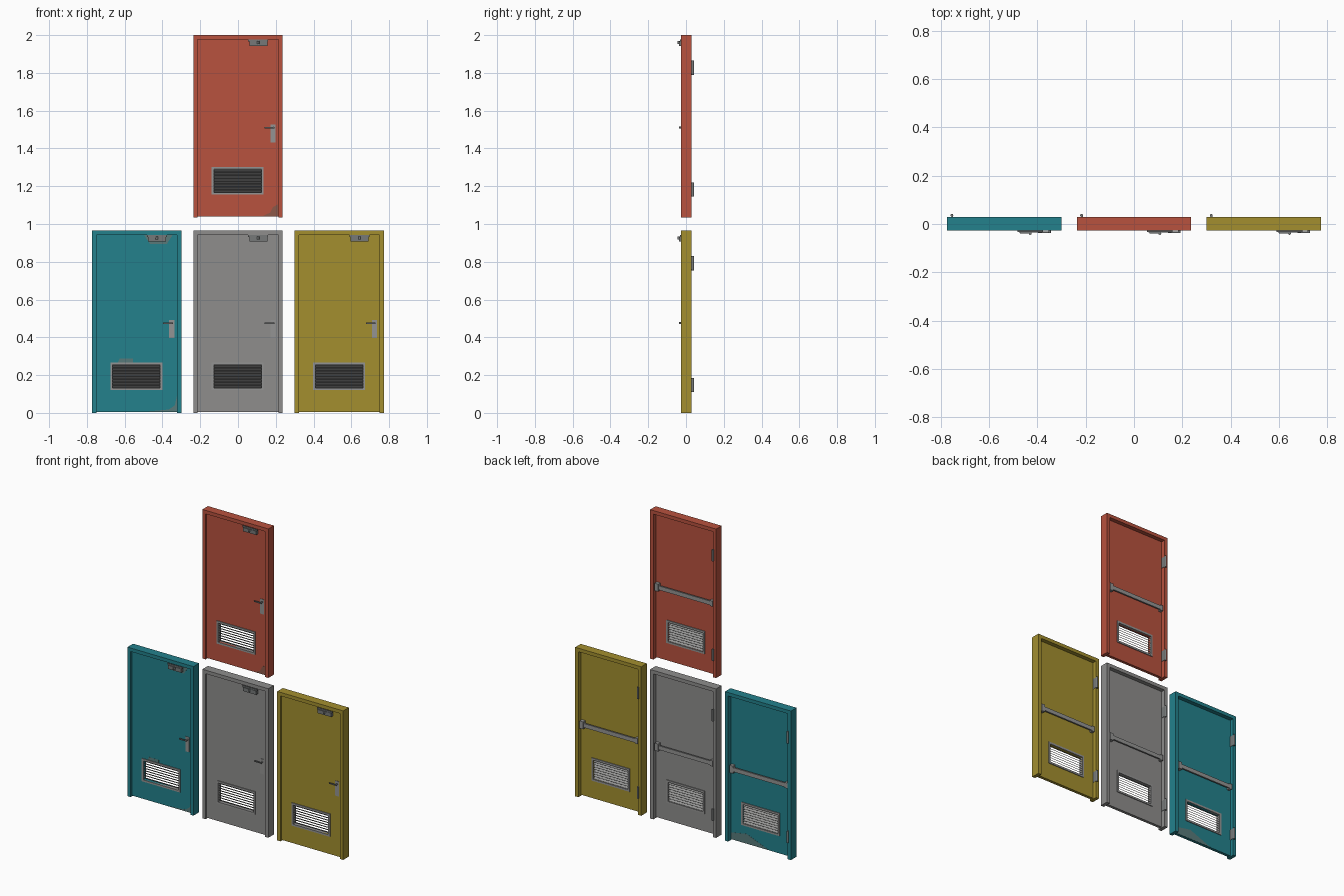
import bpy, bmesh, math
from mathutils import Matrix, Vector

if "Cube" in bpy.data.objects:
    bpy.data.objects.remove(bpy.data.objects["Cube"])


def lin(c):
    c /= 255
    return c / 12.92 if c <= 0.04045 else ((c + 0.055) / 1.055) ** 2.4


def mat(name, r, g, b):
    m = bpy.data.materials.new(name)
    m.diffuse_color = (lin(r), lin(g), lin(b), 1)
    m.use_nodes = True
    m.node_tree.nodes["Principled BSDF"].inputs["Base Color"].default_value = m.diffuse_color
    return m


RED = mat("red_paint", 184, 82, 62)
TEAL = mat("teal_paint", 35, 129, 140)
GREY = mat("grey_paint", 142, 141, 140)
YELLOW = mat("yellow_paint", 163, 143, 47)
METAL = mat("light_metal", 148, 148, 147)
DARK = mat("dark_metal", 118, 121, 121)
WORN_RED = mat("worn_red", 140, 88, 72)
WORN_TEAL = mat("worn_teal", 88, 122, 122)


def finish(name, bm, material, origin):
    bmesh.ops.recalc_face_normals(bm, faces=bm.faces)
    me = bpy.data.meshes.new(name)
    bm.to_mesh(me)
    bm.free()
    me.materials.append(material)
    ob = bpy.data.objects.new(name, me)
    ob.location = origin
    bpy.context.collection.objects.link(ob)
    return ob


def add_box(bm, x0, x1, y0, y1, z0, z1, tilt=0):
    c = Vector(((x0 + x1) / 2, (y0 + y1) / 2, (z0 + z1) / 2))
    m = (Matrix.Translation(c) @ Matrix.Rotation(tilt, 4, 'X')
         @ Matrix.Diagonal((x1 - x0, y1 - y0, z1 - z0, 1)))
    bmesh.ops.create_cube(bm, size=1, matrix=m)


def add_cyl(bm, centre, r, length, axis='Z', segs=12):
    rot = {'Z': Matrix(), 'X': Matrix.Rotation(math.pi / 2, 4, 'Y'),
           'Y': Matrix.Rotation(math.pi / 2, 4, 'X')}[axis]
    bmesh.ops.create_cone(bm, cap_ends=True, segments=segs, radius1=r, radius2=r,
                          depth=length, matrix=Matrix.Translation(centre) @ rot)


def add_prism(bm, pts, y0, y1):
    """Extrude an xz outline from y0 to y1."""
    f = bm.faces.new([bm.verts.new((x, y0, z)) for x, z in pts])
    ext = bmesh.ops.extrude_face_region(bm, geom=[f])
    bmesh.ops.translate(bm, vec=(0, y1 - y0, 0),
                        verts=[v for v in ext['geom'] if isinstance(v, bmesh.types.BMVert)])


def add_ring(bm, outer, inner, y0, y1):
    """Rectangular plate with a rectangular hole; rects are x0, x1, z0, z1."""
    def loop(r, y):
        return [bm.verts.new((x, y, z)) for x, z in
                ((r[0], r[2]), (r[1], r[2]), (r[1], r[3]), (r[0], r[3]))]
    loops = [loop(outer, y0), loop(inner, y0), loop(inner, y1), loop(outer, y1)]
    for k in range(4):
        a, b = loops[k], loops[(k + 1) % 4]
        for i in range(4):
            j = (i + 1) % 4
            bm.faces.new((a[i], a[j], b[j], b[i]))


W, H, J = 0.2365, 0.965, 0.023       # half width, height, jamb width
YF, YB = -0.027, 0.030               # frame front and back
LF, LB = -0.016, 0.003               # leaf front and back
HOLE = (-0.127, 0.124, 0.132, 0.255)


def door(tag, paint, origin):
    def make(name, material, build):
        bm = bmesh.new()
        build(bm)
        return finish(tag + "_" + name, bm, material, origin)

    wi = W - J
    # surrounding frame, open at the bottom
    make("frame", paint, lambda bm: add_prism(bm, [
        (-W, 0), (-wi, 0), (-wi, H - J), (wi, H - J),
        (wi, 0), (W, 0), (W, H), (-W, H)], YF, YB))
    # leaf with vent opening
    make("leaf", paint, lambda bm: add_ring(
        bm, (-wi, wi, 0.006, H - J), HOLE, LF, LB))

    # vent surround and slats
    make("vent_frame", METAL, lambda bm: add_ring(
        bm, (-0.139, 0.136, 0.120, 0.268), HOLE, LF - 0.005, LB + 0.005))

    def slats(bm):
        n = 8
        pitch = (HOLE[3] - HOLE[2]) / n
        for i in range(n):
            z = HOLE[2] + (i + 0.5) * pitch
            add_box(bm, HOLE[0], HOLE[1], -0.0175, 0.0045,
                    z - 0.0008, z + 0.0008, math.radians(-40))
    make("vent_slats", METAL, slats)

    # lever handle on a back plate
    make("handle_plate", METAL, lambda bm: add_box(
        bm, 0.172, 0.199, LF - 0.003, LF, 0.397, 0.493))

    def lever(bm):
        add_cyl(bm, (0.187, (LF - 0.036) / 2, 0.475), 0.005, 0.020, 'Y')
        add_box(bm, 0.140, 0.192, -0.037, -0.031, 0.471, 0.478)
    make("handle_lever", DARK, lever)

    # door closer: body, arm and pivot
    def closer(bm):
        add_box(bm, 0.060, 0.155, -0.036, LF, 0.907, 0.932)
        add_box(bm, 0.054, 0.160, -0.033, YF, 0.932, 0.941)
        add_box(bm, 0.064, 0.112, -0.040, -0.036, 0.927, 0.933)
        add_cyl(bm, (0.107, -0.039, 0.925), 0.006, 0.016)
    make("closer", DARK, closer)

    # push bar on the back, with end brackets
    def bar(bm):
        add_box(bm, -0.195, 0.190, 0.014, 0.024, 0.458, 0.484)
        add_box(bm, 0.182, 0.207, LB, 0.027, 0.447, 0.495)
        add_box(bm, -0.207, -0.188, LB, 0.025, 0.453, 0.489)
    make("push_bar", METAL, bar)

    # hinges: knuckle and leaf plate
    def hinges(bm):
        for z in (0.148, 0.793):
            add_cyl(bm, (-0.217, 0.036, z), 0.006, 0.076)
            add_box(bm, -0.219, -0.2115, 0.004, 0.036, z - 0.035, z + 0.035)
    ob = make("hinges", DARK, hinges)
    ob.data.update()


def patch(name, material, origin, pts, y):
    bm = bmesh.new()
    add_prism(bm, pts, y - 0.0008, y)
    finish(name, bm, material, origin)


X = 0.5365
TOP = (0, 0, 1.035)
LEFT = (-X, 0, 0)
door("red", RED, TOP)
door("teal", TEAL, LEFT)
door("grey", GREY, (0, 0, 0))
door("yellow", YELLOW, (X, 0, 0))

# worn paint patches
patch("red_worn_corner", WORN_RED, TOP,
      [(0.13, 0.007), (0.213, 0.007), (0.213, 0.07), (0.185, 0.055), (0.17, 0.025)], LF)
patch("teal_worn_corner", WORN_TEAL, LEFT,
      [(0.05, 0.007), (0.213, 0.007), (0.213, 0.09), (0.202, 0.04), (0.17, 0.018)], LF)
patch("teal_worn_vent", WORN_TEAL, LEFT,
      [(-0.10, 0.268), (-0.02, 0.268), (-0.02, 0.288), (-0.09, 0.288)], LF)
patch("teal_worn_top", WORN_TEAL, LEFT,
      [(0.07, 0.895), (0.16, 0.895), (0.19, 0.941), (0.04, 0.941)], LF)
patch("teal_worn_back", WORN_TEAL, LEFT,
      [(-0.06, 0.007), (0.21, 0.007), (0.21, 0.05), (0.10, 0.07), (0.0, 0.03)], LB + 0.0008)
